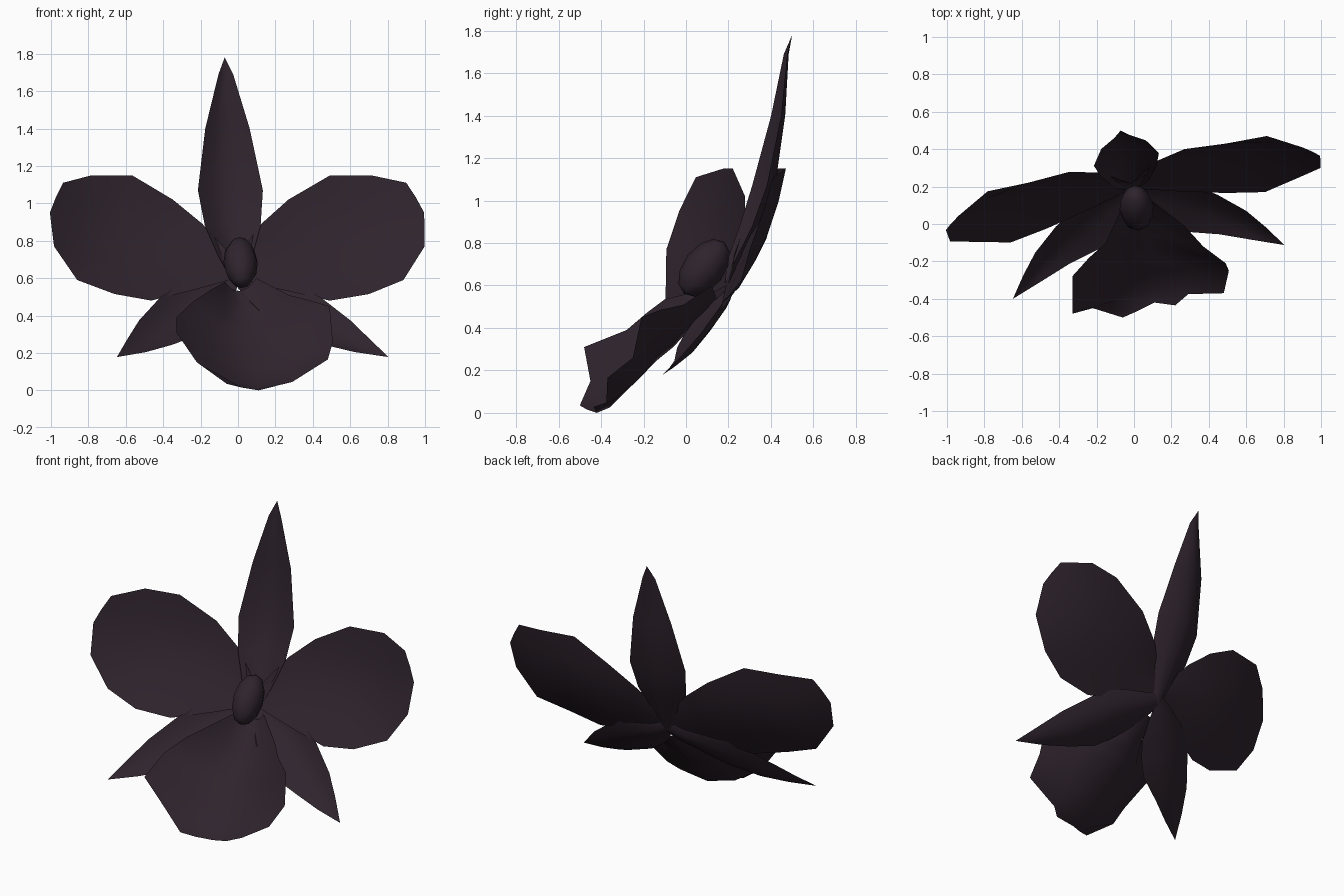
import bpy, bmesh, math
from mathutils import Vector

TURN = math.radians(11.2)      # the flower is turned slightly about z
ORIGIN = (0, 0.14, 0)

mat = bpy.data.materials.new("dark_plum")
mat.diffuse_color = (0.028, 0.017, 0.026, 1)


def finish(obj):
    obj.data.materials.append(mat)
    for p in obj.data.polygons:
        p.use_smooth = True


def petal(name, rows, tip=None, turned=True, mirror=False, steps=4):
    """Loft a cupped sheet through rows of (edge, middle, edge) or full rows of points."""
    bm = bmesh.new()
    grid = []
    for row in rows:
        pts = [Vector(p) for p in row]
        if len(pts) == 3:
            a, m, b = pts
            # parabola through the three points
            pts = [a * (1 - t) * (1 - 2 * t) + m * 4 * t * (1 - t) + b * t * (2 * t - 1)
                   for t in (i / steps for i in range(steps + 1))]
        grid.append([bm.verts.new(p) for p in pts])
    for r, s in zip(grid, grid[1:]):
        for i in range(steps):
            bm.faces.new((r[i], r[i + 1], s[i + 1], s[i]))
    if tip:
        end = bm.verts.new(tip)
        for i in range(steps):
            bm.faces.new((grid[-1][i], grid[-1][i + 1], end))
    bmesh.ops.recalc_face_normals(bm, faces=bm.faces)
    # front of every sheet faces -y
    if sum(f.normal.y * f.calc_area() for f in bm.faces) > 0:
        bmesh.ops.reverse_faces(bm, faces=bm.faces)
    me = bpy.data.meshes.new(name)
    bm.to_mesh(me)
    bm.free()
    obj = bpy.data.objects.new(name, me)
    bpy.context.collection.objects.link(obj)
    if turned:
        obj.location = ORIGIN
        obj.rotation_euler.z = TURN
    if mirror:
        mod = obj.modifiers.new("mirror", 'MIRROR')
        mod.use_mirror_merge = False
    finish(obj)
    return obj


# broad side petals
petal("side_petals", [
    ((0.0, 0.08, 0.70), (0.0, 0.075, 0.65), (0.0, 0.05, 0.60)),
    ((0.16, 0.17, 0.89), (0.20, 0.10, 0.73), (0.23, -0.01, 0.54)),
    ((0.315, 0.203, 1.02), (0.40, 0.13, 0.77), (0.486, -0.07, 0.48)),
    ((0.54, 0.189, 1.15), (0.62, 0.12, 0.82), (0.693, -0.106, 0.515)),
    ((0.761, 0.186, 1.15), (0.82, 0.09, 0.85), (0.889, -0.064, 0.59)),
    ((0.935, 0.09, 1.11), (0.982, 0.058, 1.03), (1.02, 0.027, 0.95),
     (1.015, -0.005, 0.86), (1.01, -0.037, 0.77)),
], mirror=True)

# tall upper sepal
petal("upper_sepal", [
    ((-0.03, 0.05, 0.60), (0, 0.07, 0.59), (0.03, 0.05, 0.60)),
    ((-0.09, 0.07, 0.71), (0, 0.11, 0.68), (0.09, 0.07, 0.71)),
    ((-0.152, 0.145, 0.88), (0, 0.21, 0.88), (0.152, 0.145, 0.88)),
    ((-0.177, 0.21, 1.07), (0, 0.285, 1.07), (0.177, 0.21, 1.07)),
    ((-0.121, 0.29, 1.40), (0, 0.332, 1.40), (0.121, 0.29, 1.40)),
    ((-0.04, 0.335, 1.69), (0, 0.35, 1.69), (0.04, 0.335, 1.69)),
], tip=(0, 0.367, 1.78))

# narrow lower sepals
petal("lower_sepals", [
    ((0.0, 0.08, 0.66), (-0.01, 0.075, 0.61), (-0.01, 0.04, 0.57)),
    ((0.11, 0.065, 0.62), (0.07, 0.05, 0.55), (0.03, -0.04, 0.50)),
    ((0.25, 0.03, 0.587), (0.17, 0.005, 0.495), (0.08, -0.12, 0.435)),
    ((0.345, -0.01, 0.555), (0.26, -0.04, 0.44), (0.15, -0.18, 0.37)),
    ((0.44, -0.07, 0.495), (0.34, -0.095, 0.385), (0.23, -0.23, 0.31)),
    ((0.575, -0.185, 0.375), (0.50, -0.21, 0.285), (0.41, -0.28, 0.245)),
    ((0.66, -0.29, 0.275), (0.62, -0.31, 0.225), (0.568, -0.34, 0.205)),
], tip=(0.74, -0.404, 0.178), mirror=True)

# ruffled lip
petal("lip", [
    ((-0.07, 0.08, 0.58), (0.01, 0.14, 0.53), (0.10, 0.12, 0.60)),
    ((-0.15, -0.10, 0.535), (0.03, 0.01, 0.385), (0.27, -0.01, 0.51)),
    ((-0.24, -0.18, 0.475), (0.05, -0.06, 0.31), (0.37, -0.12, 0.485)),
    ((-0.33, -0.28, 0.39), (0.07, -0.14, 0.245), (0.49, -0.21, 0.45)),
    ((-0.33, -0.48, 0.31), (0.09, -0.27, 0.115), (0.507, -0.25, 0.26)),
    ((-0.22, -0.45, 0.15), (-0.07, -0.40, 0.06), (0.10, -0.36, 0.025),
     (0.28, -0.34, 0.06), (0.48, -0.37, 0.165)),
    ((-0.06, -0.50, 0.035), (0.02, -0.465, 0.015), (0.11, -0.42, 0.0),
     (0.22, -0.435, 0.028), (0.29, -0.375, 0.045)),
], turned=False)

# central column
bpy.ops.mesh.primitive_uv_sphere_add(segments=8, ring_count=6, radius=1,
                                     location=(0.014, 0.085, 0.683))
column = bpy.context.object
column.name = "column"
column.scale = (0.092, 0.098, 0.155)
column.rotation_euler = (math.radians(-38), 0, TURN * 0.5)
finish(column)
